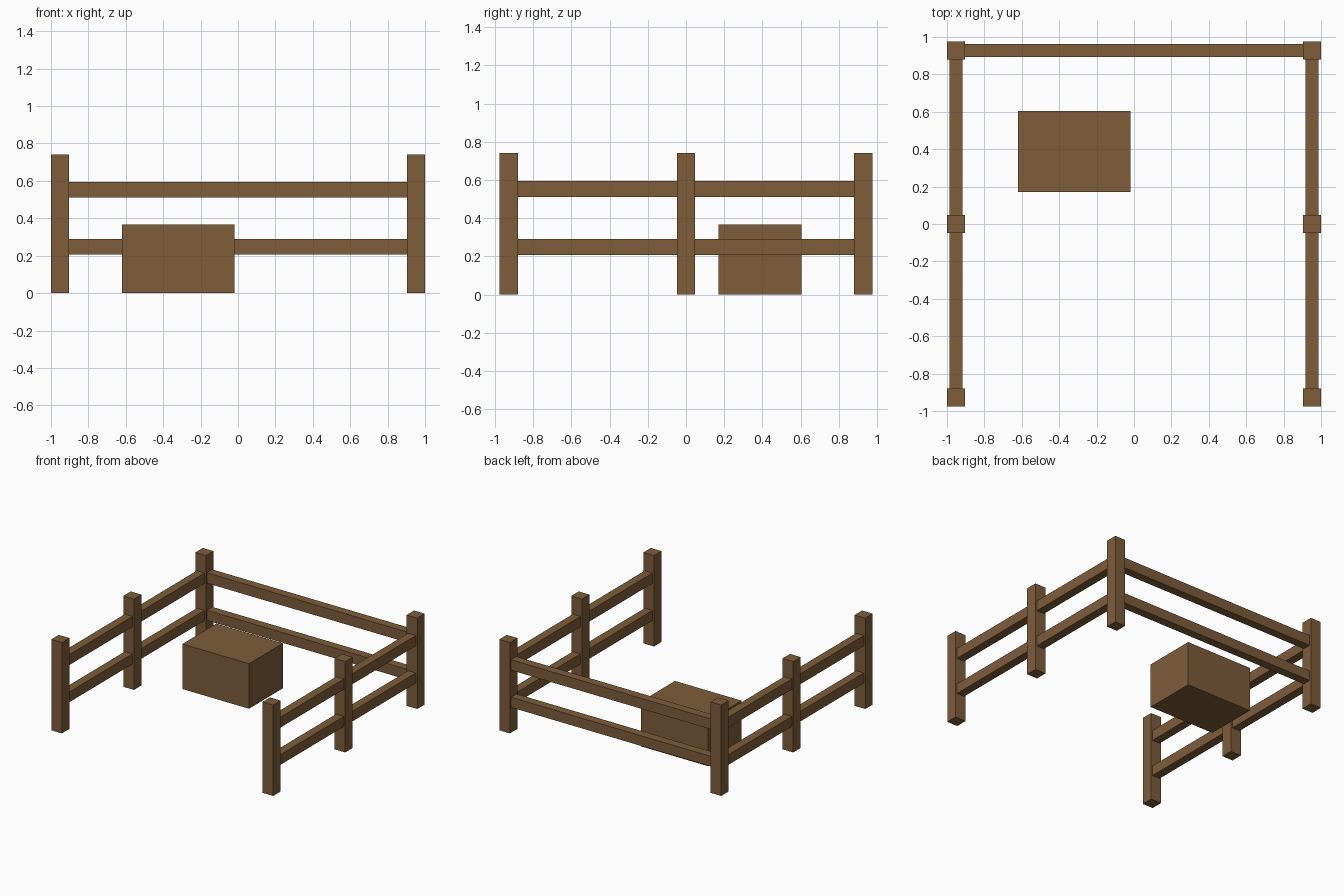
import bpy

default = bpy.data.objects.get("Cube")
if default:
    bpy.data.objects.remove(default, do_unlink=True)

# Single brown wood colour
wood = bpy.data.materials.new("brown_wood")
wood.use_nodes = True
colour = (0.21, 0.11, 0.044, 1)
wood.diffuse_color = colour
wood.node_tree.nodes["Principled BSDF"].inputs["Base Color"].default_value = colour


def block(name, low, high):
    """Flat-shaded box between two opposite corners."""
    centre = [(a + b) / 2 for a, b in zip(low, high)]
    bpy.ops.mesh.primitive_cube_add(size=1, location=centre)
    obj = bpy.context.object
    obj.name = name
    obj.scale = [b - a for a, b in zip(low, high)]
    bpy.ops.object.transform_apply(location=False, rotation=False, scale=True)
    obj.data.materials.append(wood)
    return obj


POST = 0.048      # half width of a post
RAIL = 0.035      # half thickness of a rail
POST_X = 1 - POST
ROWS = {"front": -0.927, "middle": 0.0, "back": 0.927}
RAILS = {"lower": (0.207, 0.29), "upper": (0.51, 0.595)}

for side, sign in (("left", 1), ("right", -1)):
    x = sign * POST_X
    # Upright posts
    for row, y in ROWS.items():
        block(f"{side}_{row}_post", (x - POST, y - POST, 0), (x + POST, y + POST, 0.74))
    # Side rails between neighbouring posts
    for level, (z0, z1) in RAILS.items():
        for part, a, b in (("front", "front", "middle"), ("back", "middle", "back")):
            block(f"{side}_{part}_{level}_rail",
                  (x - RAIL, ROWS[a] + POST, z0), (x + RAIL, ROWS[b] - POST, z1))

# Back rails
for level, (z0, z1) in RAILS.items():
    y = ROWS["back"]
    block(f"back_{level}_rail", (POST - POST_X, y - RAIL, z0), (POST_X - POST, y + RAIL, z1))

# Crate inside the pen
block("crate", (-0.62, 0.17, 0), (-0.02, 0.605, 0.367))
